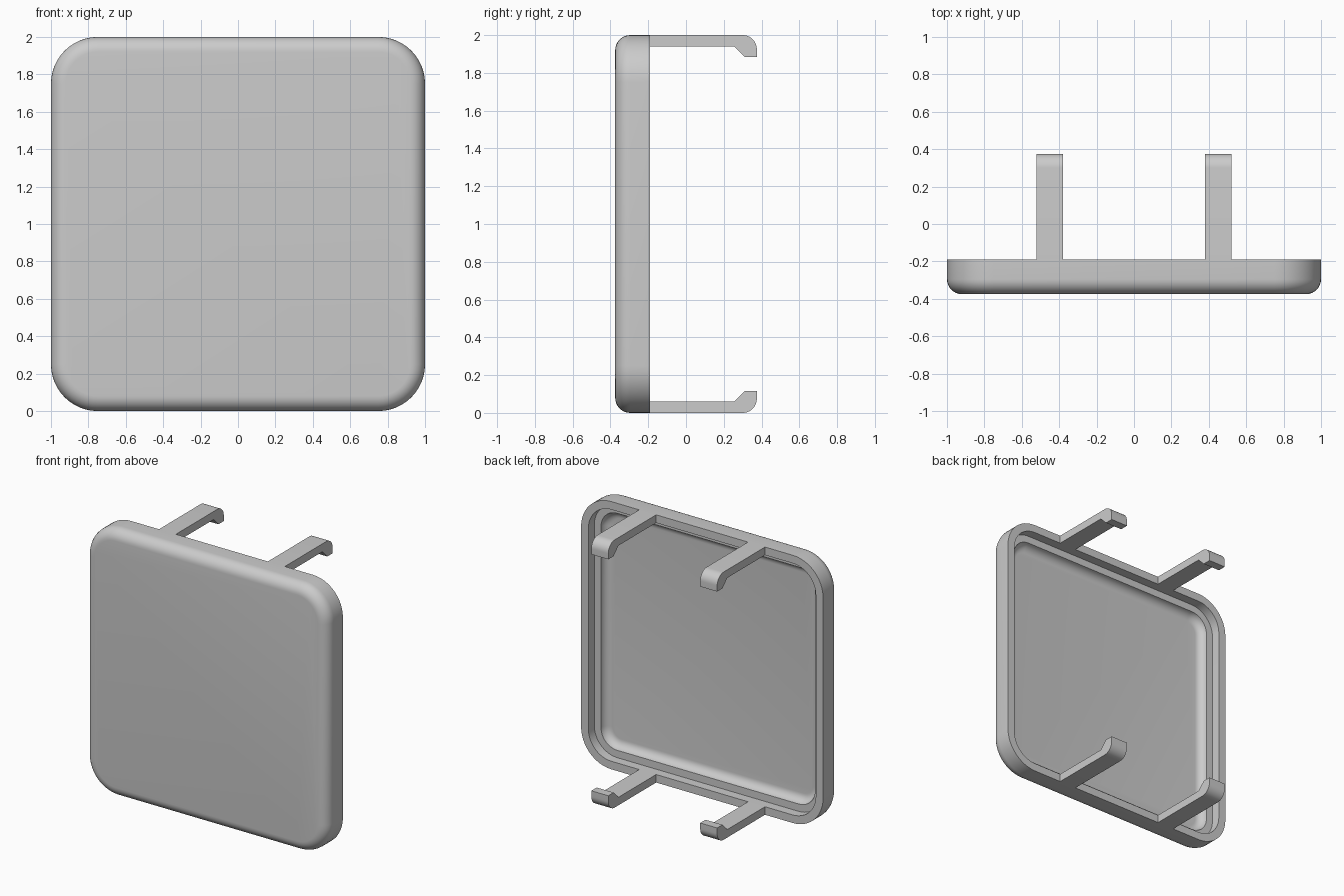
import bpy, bmesh
from math import sin, cos, pi, radians

cube = bpy.data.objects.get("Cube")
if cube:
    bpy.data.objects.remove(cube)

GREY = (0.6, 0.6, 0.6, 1)
grey = bpy.data.materials.new("plain grey")
grey.use_nodes = True
grey.diffuse_color = GREY
grey.node_tree.nodes["Principled BSDF"].inputs["Base Color"].default_value = GREY

FRONT, RIM, TIP = -0.375, -0.19, 0.375   # depth positions
CORNER = 0.25                            # outer corner radius
WALL = 0.06                              # rim and arm thickness


def finish(bm, name):
    bmesh.ops.recalc_face_normals(bm, faces=bm.faces)
    mesh = bpy.data.meshes.new(name)
    bm.to_mesh(mesh)
    bm.free()
    mesh.materials.append(grey)
    obj = bpy.data.objects.new(name, mesh)
    bpy.context.collection.objects.link(obj)
    bpy.ops.object.select_all(action="DESELECT")
    obj.select_set(True)
    bpy.context.view_layer.objects.active = obj
    bpy.ops.object.shade_smooth_by_angle(angle=radians(30))
    return obj


def arc(cx, cy, r, start, end, steps):
    return [(cx + r * cos(start + (end - start) * i / steps),
             cy + r * sin(start + (end - start) * i / steps)) for i in range(steps + 1)]


def rounded_square(inset):
    c = 1 - CORNER
    points = []
    for k, (sx, sz) in enumerate([(1, 1), (-1, 1), (-1, -1), (1, -1)]):
        points += arc(sx * c, sz * c, CORNER - inset, k * pi / 2, (k + 1) * pi / 2, 12)
    return points


# Cover shell: rounded squares lofted along an (inset, depth) wall section
outer_r, inner_r, ledge = 0.08, 0.06, 0.115
floor_y = FRONT + 0.06
section = arc(outer_r, FRONT + outer_r, outer_r, -pi / 2, -pi, 8)
section += [(0, RIM), (WALL, RIM), (WALL, RIM - 0.07), (ledge, RIM - 0.07)]
section += arc(ledge + inner_r, floor_y + inner_r, inner_r, -pi, -pi / 2, 8)[1:]

bm = bmesh.new()
rings = [[bm.verts.new((x, y, z + 1)) for x, z in rounded_square(inset)]
         for inset, y in section]
for a, b in zip(rings, rings[1:]):
    for i in range(len(a)):
        j = (i + 1) % len(a)
        bm.faces.new((a[i], a[j], b[j], b[i]))
bm.faces.new(rings[0])
bm.faces.new(rings[-1])
finish(bm, "cover_shell")

# Four clip arms with chamfered hooks, mirrored left/right and top/bottom
bend = 0.075
hook = [(RIM, 1 - WALL), (0.255, 1 - WALL), (0.312, 0.883), (TIP, 0.883)]
hook += arc(TIP - bend, 1 - bend, bend, 0, pi / 2, 10) + [(RIM, 1)]
for vertical, up in (("top", 1), ("bottom", -1)):
    for side, sx in (("left", 1), ("right", -1)):
        bm = bmesh.new()
        ends = [[bm.verts.new((sx * x, y, 1 + up * z)) for y, z in hook]
                for x in (0.38, 0.52)]
        for i in range(len(hook)):
            j = (i + 1) % len(hook)
            bm.faces.new((ends[0][i], ends[0][j], ends[1][j], ends[1][i]))
        for end in ends:
            bm.faces.new(end)
        finish(bm, f"{vertical}_{side}_clip_arm")
